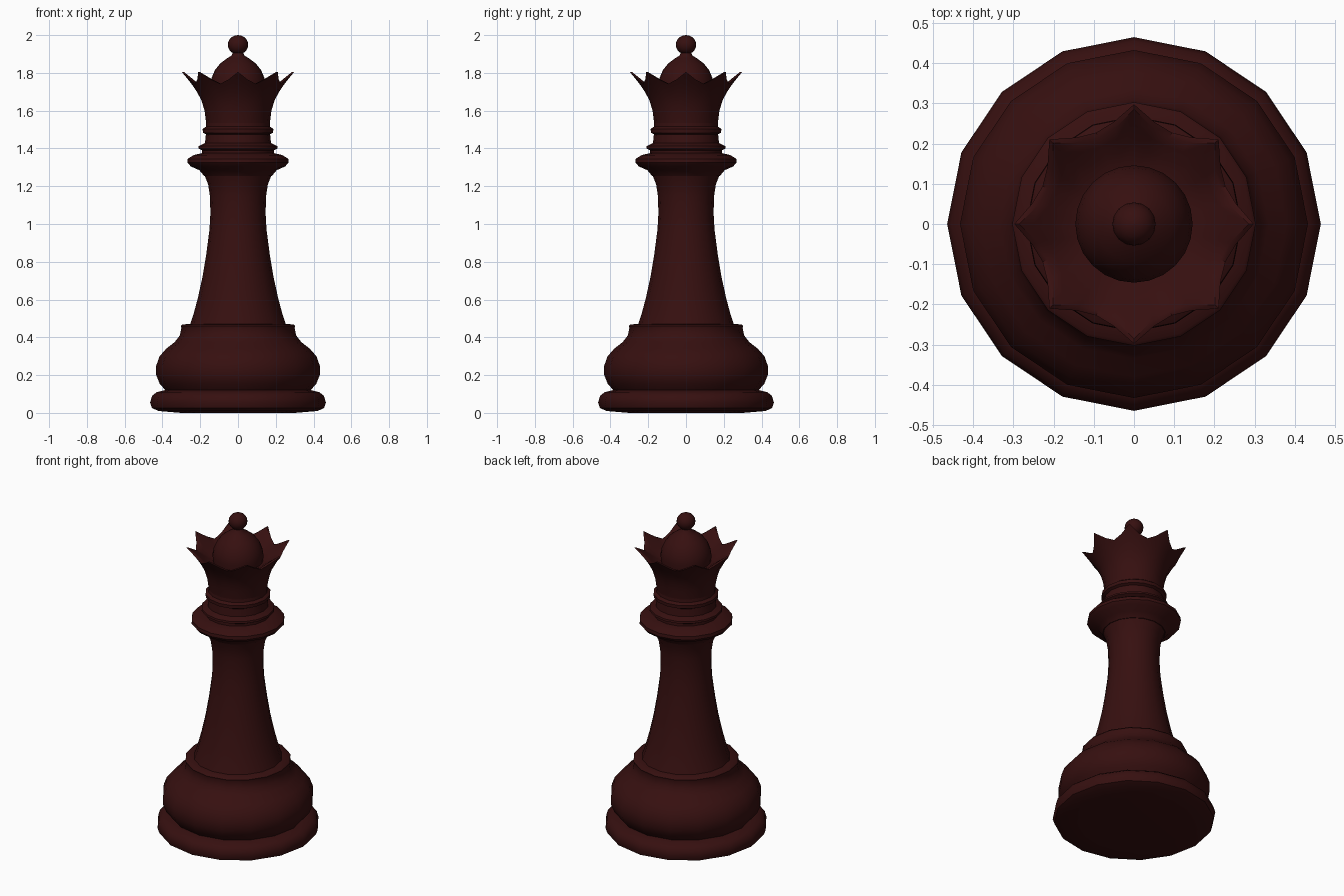
import bpy, bmesh, math

cube = bpy.data.objects.get("Cube")
if cube:
    bpy.data.objects.remove(cube, do_unlink=True)

wood = bpy.data.materials.new("dark red wood")
wood.use_nodes = True
color = (0.037, 0.005, 0.005, 1)
wood.diffuse_color = color
wood.node_tree.nodes["Principled BSDF"].inputs["Base Color"].default_value = color


def skin(name, rings, closed_ends=True):
    """Join rings of points into one smooth surface; close its ends."""
    bm = bmesh.new()
    loops = [[bm.verts.new(p) for p in ring] for ring in rings]
    for a, b in zip(loops, loops[1:]):
        n = len(a)
        for i in range(n):
            j = (i + 1) % n
            bm.faces.new((a[i], a[j], b[j], b[i]))
    if closed_ends:
        bm.faces.new(loops[0][::-1])
        bm.faces.new(loops[-1])
    bmesh.ops.recalc_face_normals(bm, faces=bm.faces)
    mesh = bpy.data.meshes.new(name)
    bm.to_mesh(mesh)
    bm.free()
    mesh.materials.append(wood)
    obj = bpy.data.objects.new(name, mesh)
    bpy.context.collection.objects.link(obj)
    bpy.ops.object.select_all(action="DESELECT")
    obj.select_set(True)
    bpy.context.view_layer.objects.active = obj
    bpy.ops.object.shade_smooth_by_angle(angle=math.radians(42))
    return obj


def circle(r, z, n=16):
    return [(r * math.cos(math.tau * i / n), r * math.sin(math.tau * i / n), z)
            for i in range(n)]


def lathe(name, profile, n=16):
    return skin(name, [circle(r, z, n) for r, z in profile])


# Base: foot ring, round bulge and lip
lathe("foot", [(.30, 0), (.42, .01), (.455, .025), (.465, .055),
               (.455, .09), (.43, .11), (.38, .122)])
lathe("base_bulge", [(.38, .115), (.415, .155), (.433, .2), (.433, .25), (.415, .3),
                     (.38, .34), (.335, .375), (.308, .41), (.3, .45), (.303, .46),
                     (.295, .468), (.24, .472)])

# Column flaring into the collar
lathe("column", [(.255, .465), (.236, .52), (.212, .61), (.188, .72), (.168, .84),
                 (.151, .97), (.146, 1.06), (.149, 1.15), (.158, 1.21), (.18, 1.265)])
lathe("collar", [(.18, 1.255), (.205, 1.285), (.25, 1.305), (.268, 1.325), (.266, 1.345),
                 (.235, 1.365), (.19, 1.375)])
lathe("neck", [(.19, 1.365), (.19, 1.39), (.21, 1.4), (.208, 1.412), (.175, 1.428),
               (.17, 1.475), (.186, 1.483), (.187, 1.503), (.17, 1.515), (.168, 1.54)])

# Crown: flared cup whose rim rises to eight points
FLARE = [(1.53, .168), (1.6, .177), (1.66, .195), (1.72, .229), (1.765, .264), (1.81, .302)]


def flare(z):
    for (z0, r0), (z1, r1) in zip(FLARE, FLARE[1:]):
        if z <= z1:
            return r0 + (r1 - r0) * (z - z0) / (z1 - z0)
    return FLARE[-1][1]


RIM = [1.805, 1.765, 1.742, 1.765]      # point, slope, valley, slope
WALL = [.012, .016, .014, .016]


def crown_ring(t, inside=False):
    ring = []
    for i in range(32):
        a = math.tau * i / 32
        flat = math.cos(math.pi / 16) if i % 2 else 1
        top = RIM[i % 4]
        if inside:
            z = 1.7 + (top - 1.7) * t
            r = .14 + (flare(top) - WALL[i % 4] - .14) * t ** .8
        else:
            z = 1.53 + (top - 1.53) * t
            r = flare(z)
        ring.append((r * flat * math.cos(a), r * flat * math.sin(a), z))
    return ring


skin("crown", [crown_ring(t) for t in (0, .25, .45, .62, .78, .9, 1)]
     + [crown_ring(t, True) for t in (1, .7, .35, 0)])

# Dome and ball finial
lathe("dome", [(.14, 1.68), (.146, 1.735), (.139, 1.775), (.122, 1.815), (.094, 1.85),
               (.058, 1.877), (.033, 1.893), (.026, 1.915)], 24)
ball = [(max(.002, .054 * math.sin(math.pi * k / 10)), 1.949 - .051 * math.cos(math.pi * k / 10))
        for k in range(11)]
lathe("finial", ball, 16)
